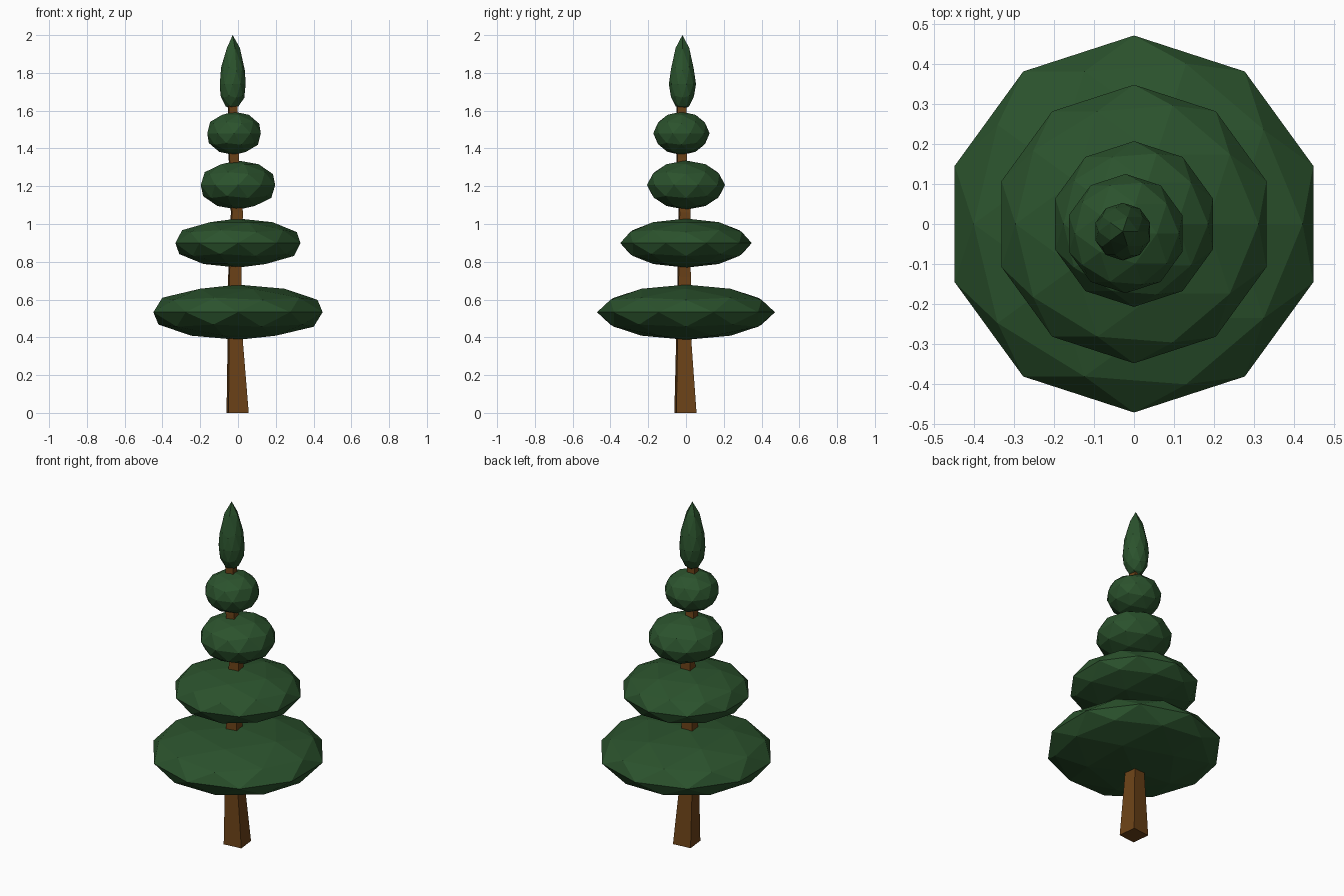
import bpy, bmesh
from math import radians, cos, sin

if "Cube" in bpy.data.objects:
    bpy.data.objects.remove(bpy.data.objects["Cube"])


def material(name, rgb):
    m = bpy.data.materials.new(name)
    m.diffuse_color = (*rgb, 1)
    m.use_nodes = True
    m.node_tree.nodes["Principled BSDF"].inputs["Base Color"].default_value = m.diffuse_color
    return m


green = material("dark_green", (0.024, 0.085, 0.026))
brown = material("bark_brown", (0.15, 0.055, 0.009))


def finish(bm, name, mat):
    mesh = bpy.data.meshes.new(name)
    bm.to_mesh(mesh)
    bm.free()
    mesh.materials.append(mat)
    ob = bpy.data.objects.new(name, mesh)
    bpy.context.collection.objects.link(ob)
    return ob


def foliage(name, centre, radius, half_height, point_height=None):
    """Squashed low-poly ball; point_height pulls the crown up to a tip."""
    bm = bmesh.new()
    bmesh.ops.create_icosphere(bm, subdivisions=2, radius=1)
    for v in bm.verts:
        x, y, z = v.co
        h = z * half_height
        if point_height and z > 0:
            h += (point_height - half_height) * z ** 3
        v.co = (centre[0] + x * radius, centre[1] + y * radius, centre[2] + h)
    return finish(bm, name, mat=green)


# Trunk: slightly twisted square sections (x, y, z, width)
sections = [(-0.002, -0.003, 0.0, 0.107), (-0.016, -0.013, 0.42, 0.070),
            (-0.017, -0.010, 0.72, 0.064), (-0.006, -0.007, 1.06, 0.058),
            (-0.022, -0.023, 1.35, 0.050), (-0.028, -0.024, 1.64, 0.046)]
bm = bmesh.new()
rings = []
for x, y, z, w in sections:
    r = w / 2 ** 0.5
    angles = [radians(51 + 90 * i) for i in range(4)]
    rings.append([bm.verts.new((x + r * cos(a), y + r * sin(a), z)) for a in angles])
for low, high in zip(rings, rings[1:]):
    for i in range(4):
        j = (i + 1) % 4
        bm.faces.new((low[i], low[j], high[j], high[i]))
bm.faces.new(rings[0][::-1])
bm.faces.new(rings[-1])
finish(bm, "trunk", brown)

# Foliage tiers, bottom to top
foliage("foliage_bottom", (0, 0, 0.533), 0.471, 0.146)
foliage("foliage_lower", (0, 0, 0.899), 0.348, 0.130)
foliage("foliage_middle", (0, 0, 1.206), 0.207, 0.130)
foliage("foliage_upper", (-0.021, -0.024, 1.480), 0.149, 0.115)
foliage("foliage_tip", (-0.028, -0.019, 1.740), 0.072, 0.137, 0.260)
